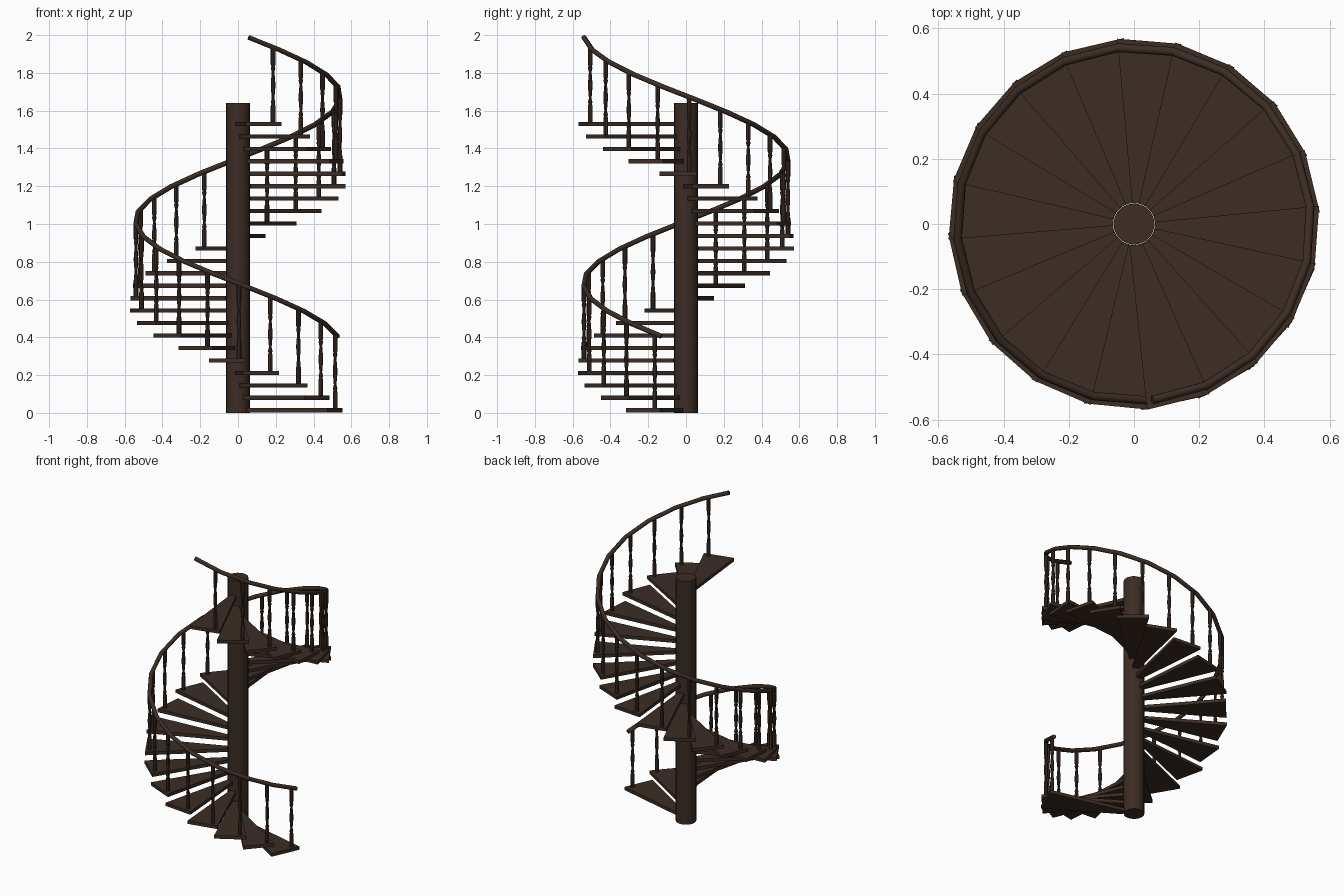
import bpy, bmesh, math
from mathutils import Vector

if "Cube" in bpy.data.objects:
    bpy.data.objects.remove(bpy.data.objects["Cube"])

N = 24                       # treads
START = math.radians(-14)    # the stair climbs clockwise seen from above
STEP = math.radians(430 / N)
RISE = 0.0659
R_IN, R_OUT, R_RAIL = 0.0655, 0.571, 0.543

wood = bpy.data.materials.new("dark brown wood")
wood.diffuse_color = (0.046, 0.026, 0.018, 1)
wood.use_nodes = True
wood.node_tree.nodes["Principled BSDF"].inputs["Base Color"].default_value = wood.diffuse_color


def polar(r, a, z=0.0):
    return Vector((r * math.cos(a), r * math.sin(a), z))


def finish(name, bm, smooth=False):
    bmesh.ops.recalc_face_normals(bm, faces=bm.faces[:])
    me = bpy.data.meshes.new(name)
    bm.to_mesh(me)
    bm.free()
    me.materials.append(wood)
    ob = bpy.data.objects.new(name, me)
    bpy.context.collection.objects.link(ob)
    if smooth:
        bpy.ops.object.select_all(action='DESELECT')
        ob.select_set(True)
        bpy.context.view_layer.objects.active = ob
        bpy.ops.object.shade_smooth_by_angle(angle=math.radians(35))
    return ob


def lathe(bm, center, profile, sides):
    """Stack rings of (radius, z) and close both ends."""
    rings = [[bm.verts.new(center + polar(r, 2 * math.pi * i / sides, z))
              for i in range(sides)] for r, z in profile]
    for a, b in zip(rings, rings[1:]):
        for i in range(sides):
            j = (i + 1) % sides
            bm.faces.new((a[i], a[j], b[j], b[i]))
    bm.faces.new(rings[0])
    bm.faces.new(rings[-1])


# central pole
bm = bmesh.new()
lathe(bm, Vector((0, 0, 0)), [(0.063, 0), (0.063, 1.64)], 20)
finish("central_pole", bm, True)

# wedge treads: radial front edge, back edge tucked under the next tread
LAP, THICK = 0.02, 0.022
for k in range(N):
    a0 = START - k * STEP
    a1 = a0 - STEP
    z = 0.003 + k * RISE
    lap = polar(LAP, a1 - math.pi / 2)
    outline = [polar(R_IN, a0), polar(R_OUT, a0),
               polar(R_OUT, a1) + lap, polar(R_IN, a1) + lap]
    bm = bmesh.new()
    face = bm.faces.new([bm.verts.new(p + Vector((0, 0, z))) for p in outline])
    ext = bmesh.ops.extrude_face_region(bm, geom=[face])
    top = [v for v in ext["geom"] if isinstance(v, bmesh.types.BMVert)]
    bmesh.ops.translate(bm, verts=top, vec=(0, 0, THICK))
    finish(f"tread_{k + 1:02d}", bm)

# turned balusters: plain ends, thin necks, swollen middle
profile = [(0.0125, 0), (0.0125, 0.085), (0.009, 0.095), (0.012, 0.105),
           (0.007, 0.125), (0.012, 0.185), (0.012, 0.205), (0.007, 0.265),
           (0.012, 0.285), (0.009, 0.295), (0.0125, 0.305), (0.0125, 0.392)]
bm = bmesh.new()
for k in range(N):
    a = START - k * STEP - math.radians(3.8)
    lathe(bm, polar(0.540, a, 0.024 + k * RISE), profile, 8)
finish("balusters", bm, True)

# handrail: one straight piece per tread
cu = bpy.data.curves.new("handrail", 'CURVE')
cu.dimensions = '3D'
cu.bevel_depth = 0.0135
cu.bevel_resolution = 2
cu.use_fill_caps = True
sp = cu.splines.new('POLY')
sp.points.add(N)
for k, p in enumerate(sp.points):
    p.co = (*polar(R_RAIL, START - k * STEP, 0.406 + k * RISE), 1)
cu.materials.append(wood)
rail = bpy.data.objects.new("handrail", cu)
bpy.context.collection.objects.link(rail)
bpy.ops.object.select_all(action='DESELECT')
rail.select_set(True)
bpy.context.view_layer.objects.active = rail
bpy.ops.object.convert(target='MESH')
